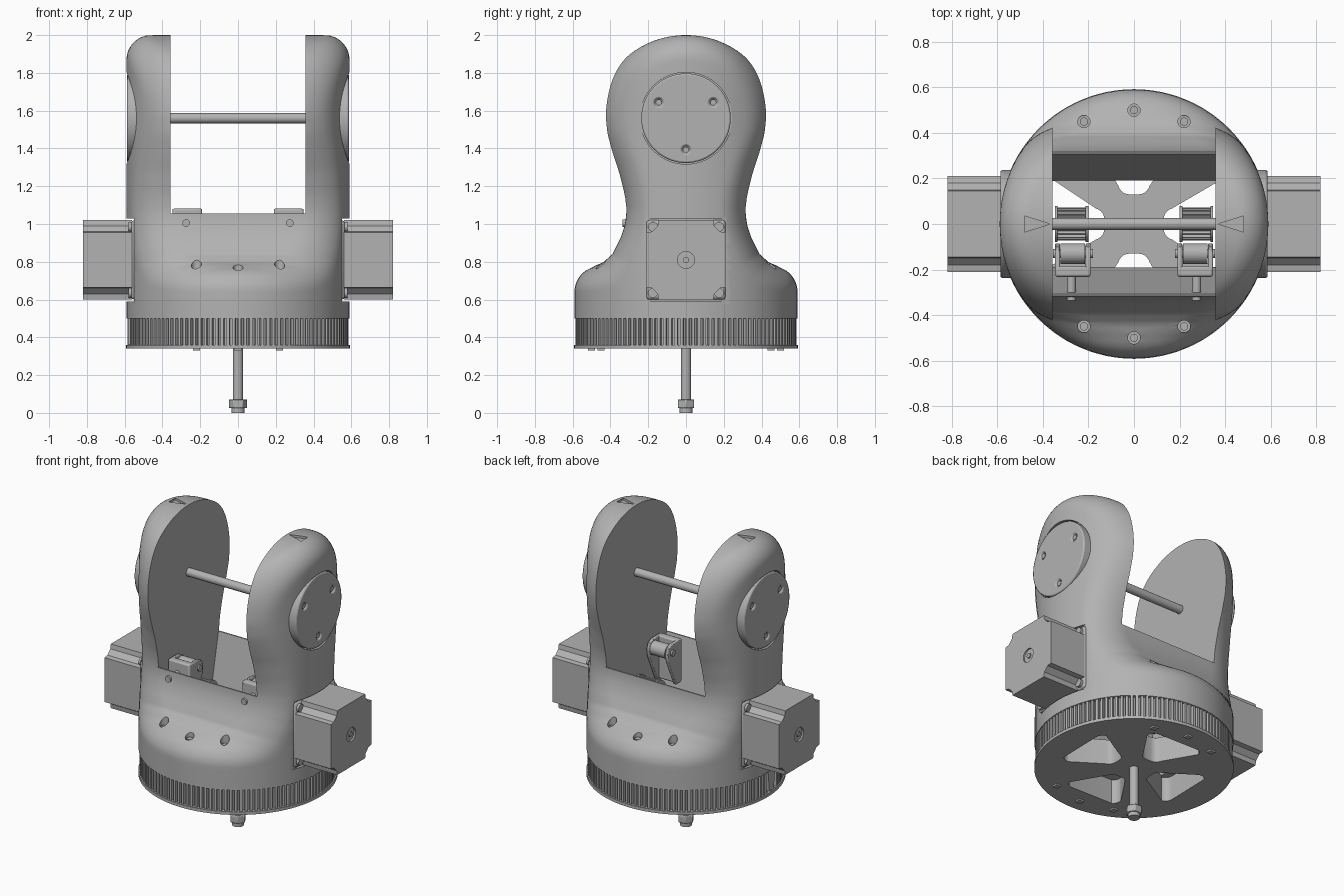
import bpy, bmesh
from math import pi, sin, cos, sqrt, radians
from mathutils import Vector, Matrix
from mathutils.geometry import intersect_point_line

cube = bpy.data.objects.get("Cube")
if cube:
    bpy.data.objects.remove(cube, do_unlink=True)

GREY = bpy.data.materials.new("plain_grey")
GREY.use_nodes = True
GREY.diffuse_color = (0.45, 0.45, 0.45, 1)
GREY.node_tree.nodes["Principled BSDF"].inputs["Base Color"].default_value = (0.45, 0.45, 0.45, 1)
parts = []


def finish(name, bm, keep=True):
    bmesh.ops.remove_doubles(bm, verts=bm.verts, dist=1e-5)
    bmesh.ops.recalc_face_normals(bm, faces=bm.faces)
    mesh = bpy.data.meshes.new(name)
    bm.to_mesh(mesh)
    bm.free()
    mesh.materials.append(GREY)
    ob = bpy.data.objects.new(name, mesh)
    bpy.context.collection.objects.link(ob)
    if keep:
        parts.append(ob)
    return ob


def prism(name, pts, axis, lo, hi, keep=True):
    """Extrude a 2D outline along an axis: x uses (y, z), y uses (x, z), z uses (x, y)."""
    def put(p, t):
        return {"x": (t, *p), "y": (p[0], t, p[1]), "z": (*p, t)}[axis]
    bm = bmesh.new()
    a = [bm.verts.new(put(p, lo)) for p in pts]
    b = [bm.verts.new(put(p, hi)) for p in pts]
    bm.faces.new(a)
    bm.faces.new(b)
    for i in range(len(pts)):
        j = (i + 1) % len(pts)
        bm.faces.new((a[i], a[j], b[j], b[i]))
    return finish(name, bm, keep)


def circle(u, v, r, n=32):
    return [(u + r * cos(2 * pi * i / n), v + r * sin(2 * pi * i / n)) for i in range(n)]


def rect(u0, u1, v0, v1):
    return [(u0, v0), (u1, v0), (u1, v1), (u0, v1)]


def cut(ob, cutter):
    mod = ob.modifiers.new("cut", "BOOLEAN")
    mod.operation = "DIFFERENCE"
    mod.solver = "EXACT"
    mod.object = cutter
    bpy.context.view_layer.objects.active = ob
    bpy.ops.object.modifier_apply(modifier=mod.name)
    bpy.data.objects.remove(cutter, do_unlink=True)


def bevel(ob, width, segments=2):
    mod = ob.modifiers.new("bevel", "BEVEL")
    mod.width, mod.segments, mod.limit_method = width, segments, "ANGLE"
    mod.angle_limit = radians(50)


# Yoke body: a cylinder met by a keyhole side profile, with a rolled edge
R, ROLL, TOP, AXLE, MOTOR = 0.59, 0.13, 2.0, 1.56, 0.81
profile = [(0.8, 0.765), (0.5, 0.775), (0.44, 0.795), (0.39, 0.84), (0.345, 0.93), (0.322, 1.0),
           (0.315, 1.07), (0.325, 1.15), (0.36, 1.27), (0.41, 1.38), (0.45, 1.47)]
profile += [(0.465 * cos(i * pi / 60), AXLE + 0.44 * sin(i * pi / 60)) for i in range(31)]


def half_width(z):
    for (y0, z0), (y1, z1) in zip(profile, profile[1:]):
        if z0 <= z <= z1:
            return y0 + (y1 - y0) * (z - z0) / (z1 - z0)
    return 0.8


def edge_distance(y, z):
    p, best = Vector((abs(y), z, 0)), 9
    for a, b in zip(profile, profile[1:]):
        a, b = Vector((*a, 0)), Vector((*b, 0))
        q, t = intersect_point_line(p, a, b)
        best = min(best, (a.lerp(b, min(max(t, 0), 1)) - p).length)
    return best


def radius(y, z):
    d = max(ROLL - edge_distance(y, z), 0)
    return R - ROLL + sqrt(max(ROLL ** 2 - d ** 2, 0))


heights = [0.5, 0.57, 0.63] + [0.65 + 0.01 * i for i in range(24)]
heights += [0.9 + 0.03 * i for i in range(22)]
heights += [AXLE + 0.44 * sin(radians(3 * i)) for i in range(30)] + [TOP - 0.0001]
bm = bmesh.new()
rings, N = [], 30
for z in heights:
    lo, hi = 0, min(half_width(z), R)
    if radius(hi, z) < hi:
        for _ in range(30):
            mid = (lo + hi) / 2
            lo, hi = (mid, hi) if radius(mid, z) > mid else (lo, mid)
    side = []
    for i in range(N + 1):
        y = hi * sin(pi * (i / N - 0.5))
        side.append((sqrt(max(radius(y, z) ** 2 - y * y, 0)), y))
    loop = side + [(-x, y) for x, y in reversed(side)]
    rings.append([bm.verts.new((x, y, z)) for x, y in loop])
for a, b in zip(rings, rings[1:]):
    for i in range(len(a)):
        j = (i + 1) % len(a)
        bm.faces.new((a[i], a[j], b[j], b[i]))
bm.faces.new(rings[0])
bm.faces.new(rings[-1])
body = finish("yoke_body", bm)

# Slot between the arms, funnelling down to the base
half = [(0.18, 0.45), (0.308, 1.055), (0.7, 1.055), (0.7, 2.1)]
cut(body, prism("slot", half + [(-y, z) for y, z in reversed(half)], "x", -0.357, 0.357, False))

for s, label in ((-1, "right"), (1, "left")):
    # Pockets for the motor and cover, and the pointer mark on the arm
    cut(body, prism("pocket", rect(-0.22, 0.22, MOTOR - 0.22, MOTOR + 0.22), "x", s * 0.55, s * 0.7, False))
    cut(body, prism("recess", circle(0, AXLE, 0.243, 64), "x", s * 0.535, s * 0.7, False))
    cut(body, prism("mark", [(s * 0.37, 0), (s * 0.48, 0.035), (s * 0.48, -0.035)], "z", 1.985, 2.1, False))

    # Round axle cover with three screws
    cover = prism(label + "_cover", circle(0, AXLE, 0.237, 64), "x", s * 0.5, s * 0.587)
    for k in range(3):
        a = radians(30 + 120 * k)
        y, z = 0.167 * cos(a), AXLE + 0.167 * sin(a)
        cut(cover, prism("hole", circle(y, z, 0.022, 20), "x", s * 0.57, s * 0.7, False))
        prism(label + "_cover_screw", circle(y, z, 0.016, 12), "x", s * 0.56, s * 0.58)
    bevel(cover, 0.012)

    # Motor with notched corners on a square plate
    plate = prism(label + "_motor_plate", rect(-0.21, 0.21, MOTOR - 0.21, MOTOR + 0.21), "x", s * 0.5, s * 0.565)
    bevel(plate, 0.015)
    corner = [(0.21, 0.145), (0.18, 0.15), (0.15, 0.18), (0.145, 0.21)]
    outline = []
    for k in range(4):
        for u, v in corner:
            w = Matrix.Rotation(k * pi / 2, 2) @ Vector((u, v))
            outline.append((w.x, MOTOR + w.y))
    motor = prism(label + "_motor", outline, "x", s * 0.56, s * 0.82)
    cut(motor, prism("hole", circle(0, MOTOR, 0.045), "x", s * 0.81, s * 0.9, False))
    prism(label + "_motor_shaft_end", circle(0, MOTOR, 0.016, 16), "x", s * 0.8, s * 0.818)
    for y in (-0.175, 0.175):
        for z in (MOTOR - 0.175, MOTOR + 0.175):
            prism(label + "_motor_screw", circle(y, z, 0.026, 16), "x", s * 0.56, s * 0.58)

    # Toothed drive pulley with flanges on the motor shaft
    teeth = [((0.072 if i % 4 < 2 else 0.06) * cos(pi * i / 40), MOTOR + (0.072 if i % 4 < 2 else 0.06) * sin(pi * i / 40))
             for i in range(80)]
    prism(label + "_pulley", teeth, "x", s * 0.2, s * 0.34)
    for x in (0.2, 0.335):
        prism(label + "_pulley_flange", circle(0, MOTOR, 0.08), "x", s * x, s * (x + 0.012))
    prism(label + "_pulley_shaft", circle(0, MOTOR, 0.025, 20), "x", s * 0.19, s * 0.4)

    # Belt idler: cheek plates, roller and a back piece screwed to the wall
    cheek = [(-0.225, 0.8), (-0.17, 0.8), (-0.09, 0.98), (-0.085, 1.03), (-0.1, 1.065), (-0.13, 1.08), (-0.225, 1.08)]
    for x in (0.19, 0.325):
        bevel(prism(label + "_idler_cheek", cheek, "x", s * x, s * (x + 0.022)), 0.005)
    prism(label + "_idler_roller", circle(-0.13, 1.025, 0.045), "x", s * 0.215, s * 0.322)
    prism(label + "_idler_axle", circle(-0.13, 1.025, 0.02, 16), "x", s * 0.18, s * 0.355)
    bevel(prism(label + "_idler_back", rect(-0.232, -0.185, 0.8, 1.082), "x", s * 0.19, s * 0.347), 0.01)
    prism(label + "_idler_screw", circle(s * 0.275, 1.005, 0.02, 16), "y", -0.335, -0.22)

# Axle rod between the arms
prism("axle_rod", circle(0, AXLE, 0.027), "x", -0.4, 0.4)

# Base: toothed ring on a thin flange, with four rounded window holes
TEETH = 120
tooth_ring = []
for i in range(TEETH):
    for f, r in ((0, 0.585), (0.5, 0.585), (0.6, 0.565), (0.9, 0.565)):
        a = 2 * pi * (i + f) / TEETH
        tooth_ring.append((r * cos(a), r * sin(a)))
gear = prism("toothed_ring", tooth_ring, "z", 0.355, 0.505)
flange = prism("base_flange", circle(0, 0, 0.592, 120), "z", 0.34, 0.36)


def window_outline(k):
    """Rounded triangle pointing at the hub."""
    pts = []
    for u, v, r, start in ((0.18, -0.02, 0.05, 180), (0.34, -0.14, 0.05, 255),
                           (0.37, 0.14, 0.05, 0), (0.18, 0.02, 0.05, 105)):
        u = 0.36 if u > 0.3 else u
        for i in range(6):
            a = radians(start + 15 * i)
            w = Matrix.Rotation(k * pi / 2, 2) @ Vector((u + r * cos(a), v + r * sin(a)))
            pts.append((w.x, w.y))
    return pts


for k in range(4):
    for ob in (gear, flange):
        cut(ob, prism("window", window_outline(k), "z", 0.3, 0.6, False))

# Gap in the toothed ring with a small tapered catch
cut(gear, prism("gap", rect(-0.7, -0.53, -0.12, 0.0), "z", 0.362, 0.6, False))
prism("ring_catch", [(-0.08, 0.362), (-0.035, 0.362), (-0.02, 0.5), (-0.095, 0.5)], "x", -0.58, -0.5)

# Shoulder screws in counterbored holes, with square nuts underneath
for s in (-1, 1):
    for x, y in ((-0.22, 0.45), (0, 0.5), (0.22, 0.45)):
        cut(body, prism("hole", circle(x, s * y, 0.027, 20), "z", 0.74, 0.95, False))
        prism("shoulder_screw", circle(x, s * y, 0.018, 16), "z", 0.7, 0.757)
        prism("base_nut", rect(x - 0.018, x + 0.018, s * y - 0.018, s * y + 0.018), "z", 0.33, 0.35)

# Centre bolt with hex nut under the base
prism("centre_bolt", circle(0, 0, 0.027), "z", 0.005, 0.45)
bevel(prism("bolt_nut", circle(0, 0, 0.05, 6), "z", 0.025, 0.072), 0.005)
prism("bolt_nut_collar", circle(0, 0, 0.035, 24), "z", 0.0, 0.03)

bpy.ops.object.select_all(action="DESELECT")
for ob in parts:
    ob.select_set(True)
bpy.context.view_layer.objects.active = body
bpy.ops.object.shade_smooth_by_angle(angle=radians(32))
